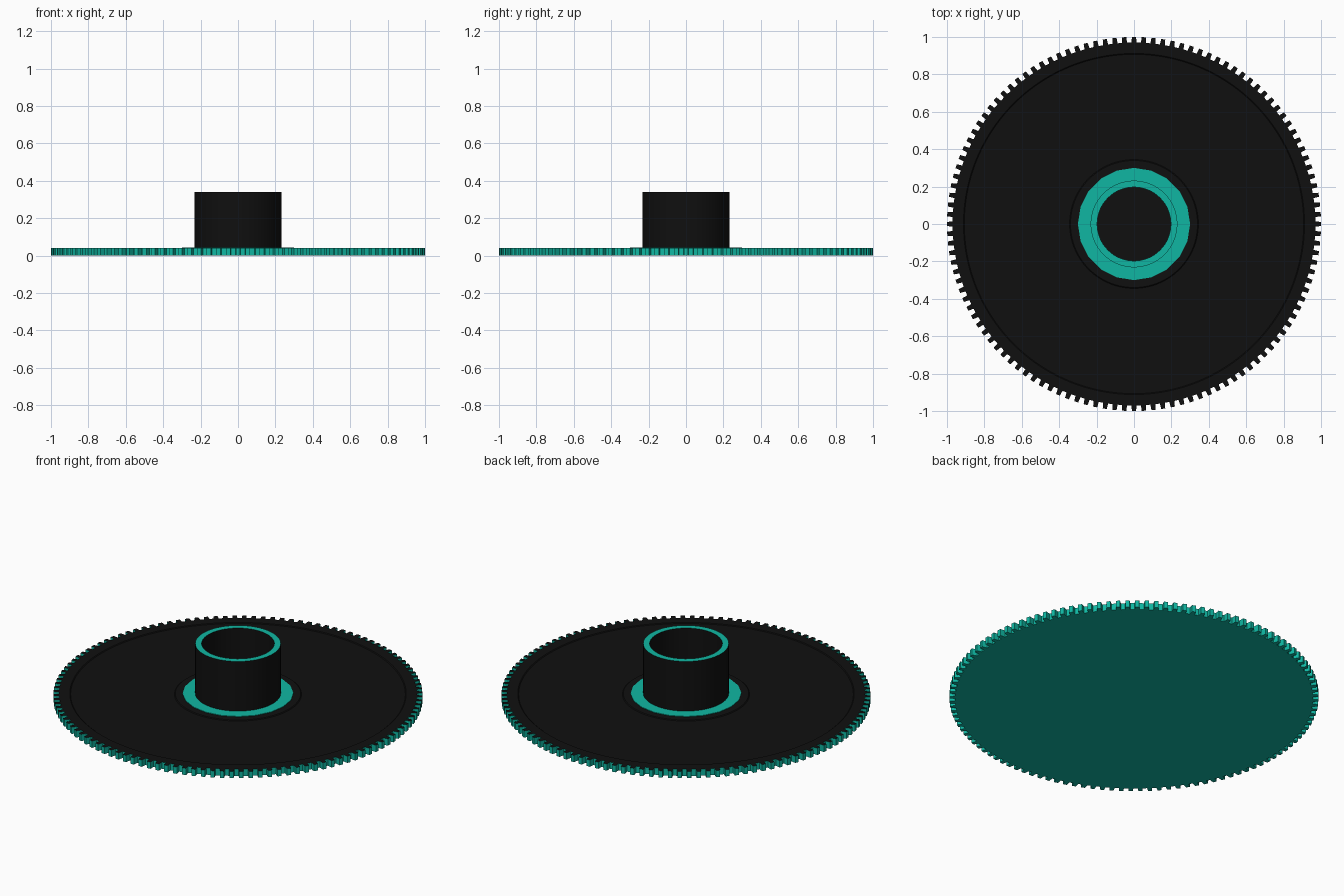
import bpy, bmesh
from math import cos, sin, pi

if "Cube" in bpy.data.objects:
    bpy.data.objects.remove(bpy.data.objects["Cube"])

TEETH = 120


def material(name, rgb):
    m = bpy.data.materials.new(name)
    m.diffuse_color = (*rgb, 1)
    m.use_nodes = True
    m.node_tree.nodes["Principled BSDF"].inputs["Base Color"].default_value = m.diffuse_color
    return m


TEAL = material("teal", (0.005, 0.47, 0.36))
BLACK = material("black", (0.005, 0.005, 0.005))


def circle(n):
    return [(cos(2 * pi * i / n), sin(2 * pi * i / n)) for i in range(n)]


def gear_outline():
    # each tooth: root, tip, tip, root
    pts = []
    for i in range(TEETH):
        for off, r in ((-0.27, 0.97), (-0.21, 1.0), (0.21, 1.0), (0.27, 0.97)):
            a = 2 * pi * (i + off) / TEETH
            pts.append((r * cos(a), r * sin(a)))
    return pts


def stack(name, loops, mats, closed=False):
    """Bridge matching loops of points; optionally join last to first, otherwise cap both ends."""
    bm = bmesh.new()
    rings = [[bm.verts.new((x * s, y * s, z)) for x, y in pts] for pts, s, z in loops]
    n = len(rings[0])
    pairs = list(zip(rings, rings[1:] + rings[:1]))
    for k, (a, b) in enumerate(pairs if closed else pairs[:-1]):
        for i in range(n):
            j = (i + 1) % n
            bm.faces.new((a[i], a[j], b[j], b[i])).material_index = mats[k]
    if not closed:
        bm.faces.new(rings[0][::-1]).material_index = mats[-2]
        bm.faces.new(rings[-1]).material_index = mats[-1]
    bmesh.ops.recalc_face_normals(bm, faces=bm.faces)
    me = bpy.data.meshes.new(name)
    bm.to_mesh(me)
    bm.free()
    ob = bpy.data.objects.new(name, me)
    bpy.context.collection.objects.link(ob)
    me.materials.append(TEAL)
    me.materials.append(BLACK)
    return ob


def smooth(ob):
    bpy.ops.object.select_all(action='DESELECT')
    ob.select_set(True)
    bpy.context.view_layer.objects.active = ob
    bpy.ops.object.shade_smooth_by_angle(angle=pi / 6)


# Toothed disc: teal underside and teeth, black upper face with a shallow recess
gear = gear_outline()
root = [(0.97 * cos(a), 0.97 * sin(a)) for a in
        (2 * pi * (i + o) / TEETH for i in range(TEETH) for o in (-0.27, -0.21, 0.21, 0.27))]
stack("gear_disc",
      [(gear, 1, 0), (gear, 1, 0.04), (root, 0.94, 0.04),
       (root, 0.935, 0.036), (root, 0.355, 0.036), (root, 0.35, 0.04)],
      [0, 1, 1, 1, 1, 0, 1])

# Low-sided teal collar around the hub
c20 = circle(20)
stack("hub_collar", [(c20, 0.3, 0.03), (c20, 0.3, 0.043)], [0, 0, 0])

# Hollow hub: black walls, teal top rim
c = circle(64)
smooth(stack("hub_tube",
             [(c, 0.232, 0.038), (c, 0.232, 0.34), (c, 0.197, 0.34), (c, 0.197, 0.038)],
             [1, 0, 1, 1], closed=True))

# Black floor inside the hub
stack("hub_floor", [(c, 0.2, 0.04), (c, 0.2, 0.045)], [1, 1, 1])
